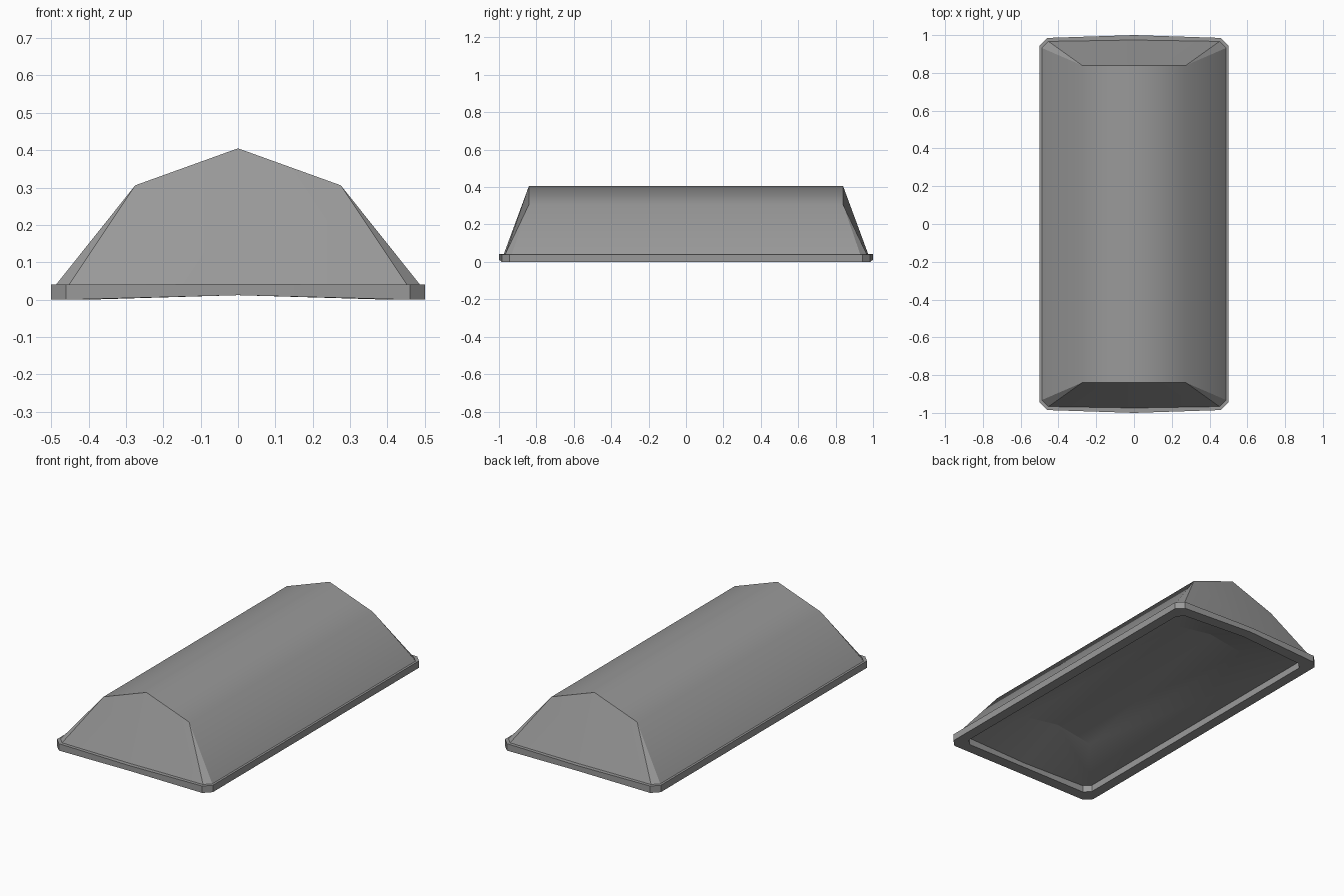
import bpy
import bmesh
import math

cube = bpy.data.objects.get("Cube")
if cube:
    bpy.data.objects.remove(cube)

# One plain grey for the whole cover
grey = bpy.data.materials.new("mid grey")
grey.use_nodes = True
colour = (0.32, 0.32, 0.32, 1)
grey.diffuse_color = colour
grey.node_tree.nodes["Principled BSDF"].inputs["Base Color"].default_value = colour


def loop(side, corner, end):
    """Mirror a quarter outline into a closed ring of ten points."""
    half = [side, corner, end] + [(-x, y, z) for x, y, z in (corner, side)]
    return half + [(x, -y, z) for x, y, z in reversed(half)]


def outline(x, y, z, cut, bow=0.015, lift=0.0):
    """Rectangle with clipped corners and slightly bowed ends."""
    return loop((x, y - cut, z), (x - cut, y, z), (0, y + bow, z + lift))


def crown(x, y, shoulder, ridge):
    """Ring whose clipped corners shrink to the shoulder points."""
    return loop((x, y, shoulder), (x, y, shoulder), (0, y, ridge))


def is_sharp(edge):
    """Crease steep edges and the borders of the end faces."""
    a, b = (abs(f.normal.y) for f in edge.link_faces)
    return edge.calc_face_angle() > math.radians(45) or abs(a - b) > 0.2


def loft(name, rings, closed=False, roof_rings=()):
    bm = bmesh.new()
    rows = [[bm.verts.new(p) for p in ring] for ring in rings]
    pairs = list(zip(rows, rows[1:]))
    if closed:
        pairs.append((rows[-1], rows[0]))
    for low, high in pairs:
        n = len(low)
        for i in range(n):
            j = (i + 1) % n
            bm.faces.new((low[i], low[j], high[j], high[i]))
    for k in roof_rings:
        r = rows[k]
        bm.faces.new((r[1], r[2], r[7], r[8]))
        bm.faces.new((r[2], r[3], r[6], r[7]))
    bmesh.ops.remove_doubles(bm, verts=bm.verts, dist=0.0005)
    bmesh.ops.recalc_face_normals(bm, faces=bm.faces)
    bm.normal_update()
    for face in bm.faces:
        face.smooth = True
    for edge in bm.edges:
        edge.smooth = not is_sharp(edge)
    mesh = bpy.data.meshes.new(name)
    bm.to_mesh(mesh)
    bm.free()
    mesh.materials.append(grey)
    obj = bpy.data.objects.new(name, mesh)
    bpy.context.collection.objects.link(obj)


# Flat rim around the open underside
loft("rim", [
    outline(0.5, 0.985, 0, 0.04, lift=0.012),
    outline(0.5, 0.985, 0.04, 0.04, lift=0.002),
    outline(0.44, 0.92, 0.04, 0.035),
    outline(0.44, 0.92, 0, 0.035, lift=0.012),
], closed=True)

# Faceted hood with a shallow hipped hollow underneath
loft("hood", [
    crown(0.275, 0.84, 0.306, 0.405),
    outline(0.488, 0.967, 0.039, 0.035, bow=0.008),
    outline(0.44, 0.92, 0.039, 0.035),
    crown(0.23, 0.65, 0.12, 0.155),
], roof_rings=(0, 3))
